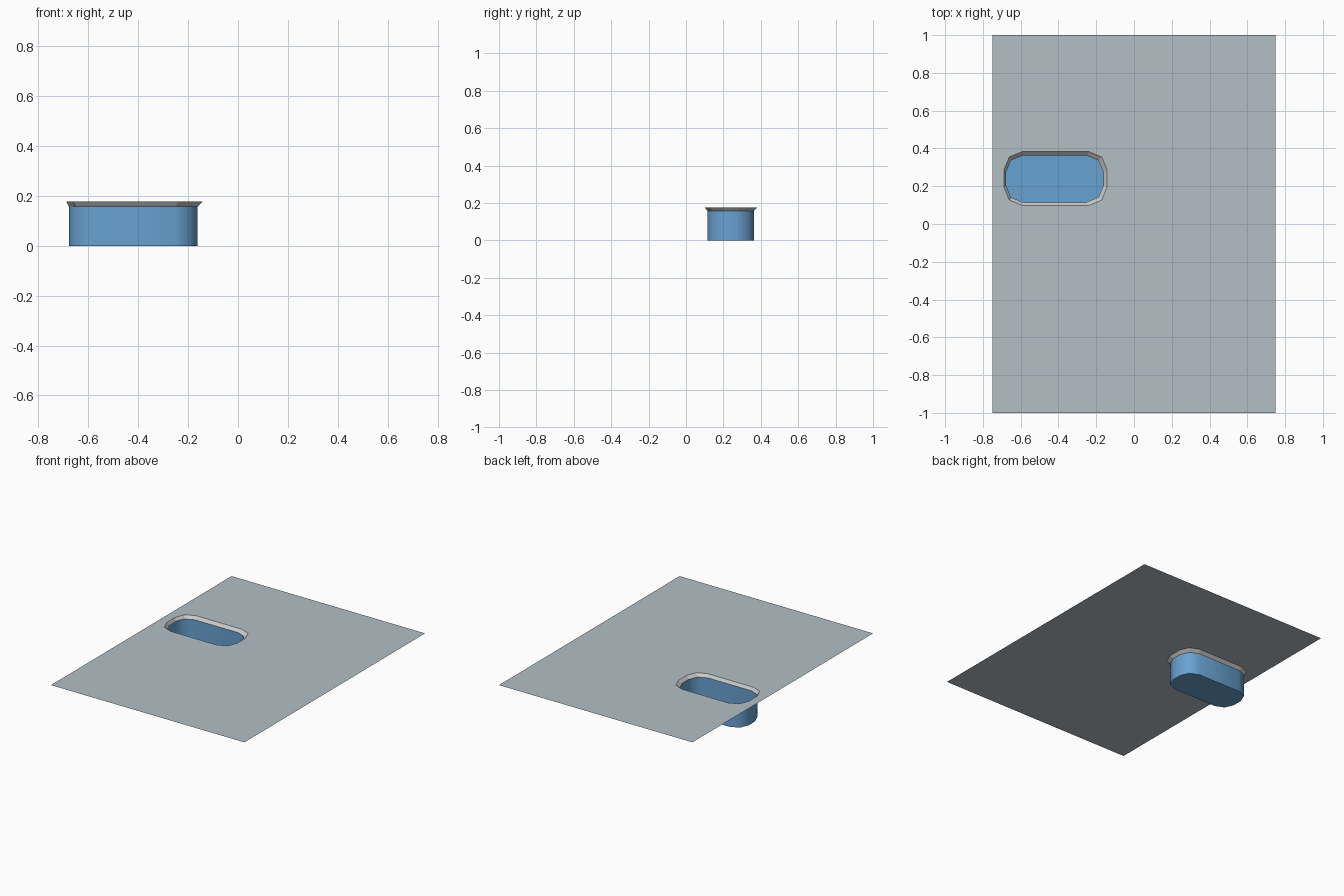
import bpy, bmesh, math

if "Cube" in bpy.data.objects:
    bpy.data.objects.remove(bpy.data.objects["Cube"])

TOP, NECK = 0.177, 0.157


def material(name, rgb):
    m = bpy.data.materials.new(name)
    m.diffuse_color = (*rgb, 1)
    m.use_nodes = True
    m.node_tree.nodes["Principled BSDF"].inputs["Base Color"].default_value = m.diffuse_color
    return m


def rounded(x0, x1, y0, y1, r, z, steps=2):
    """Counter-clockwise rounded rectangle outline."""
    pts = []
    corners = [(x1 - r, y1 - r), (x0 + r, y1 - r), (x0 + r, y0 + r), (x1 - r, y0 + r)]
    for i, (cx, cy) in enumerate(corners):
        for k in range(steps + 1):
            a = math.pi / 2 * (i + k / steps)
            pts.append((cx + r * math.cos(a), cy + r * math.sin(a), z))
    return pts


def ring(bm, pts):
    return [bm.verts.new(p) for p in pts]


def skin(bm, upper, lower):
    """Walls between two outlines, facing inwards."""
    n = len(upper)
    for i in range(n):
        j = (i + 1) % n
        bm.faces.new((upper[i], upper[j], lower[j], lower[i]))


def finish(bm, name, mat, smooth=False):
    me = bpy.data.meshes.new(name)
    bm.to_mesh(me)
    bm.free()
    ob = bpy.data.objects.new(name, me)
    bpy.context.collection.objects.link(ob)
    me.materials.append(mat)
    if smooth:
        bpy.context.view_layer.objects.active = ob
        ob.select_set(True)
        bpy.ops.object.shade_smooth_by_angle(angle=math.radians(50))
        ob.select_set(False)
    return ob


counter_grey = material("counter grey", (0.45, 0.52, 0.56))
rim_grey = material("rim light grey", (0.58, 0.59, 0.58))
basin_blue = material("basin blue", (0.14, 0.36, 0.64))

outer = rounded(-0.688, -0.143, 0.099, 0.383, 0.095, TOP)
neck = rounded(-0.678, -0.162, 0.115, 0.363, 0.09, NECK)
floor = [(x, y, 0) for x, y, z in neck]

# Thin countertop sheet with the sink opening
bm = bmesh.new()
for pts in ([(-0.75, -1, TOP), (0.75, -1, TOP), (0.75, 1, TOP), (-0.75, 1, TOP)], outer):
    vs = ring(bm, pts)
    for i, v in enumerate(vs):
        bm.edges.new((v, vs[(i + 1) % len(vs)]))
bmesh.ops.triangle_fill(bm, use_beauty=True, edges=bm.edges[:], normal=(0, 0, 1))
for f in bm.faces:
    f.normal_update()
    if f.normal.z < 0:
        f.normal_flip()
bmesh.ops.dissolve_limit(bm, angle_limit=0.01, verts=bm.verts[:], edges=bm.edges[:])
finish(bm, "countertop", counter_grey)

# Flared rim
bm = bmesh.new()
skin(bm, ring(bm, outer), ring(bm, neck))
finish(bm, "sink_rim", rim_grey)

# Basin with straight walls and flat floor
bm = bmesh.new()
low = ring(bm, floor)
skin(bm, ring(bm, neck), low)
bm.faces.new(low)
finish(bm, "sink_basin", basin_blue, smooth=True)
